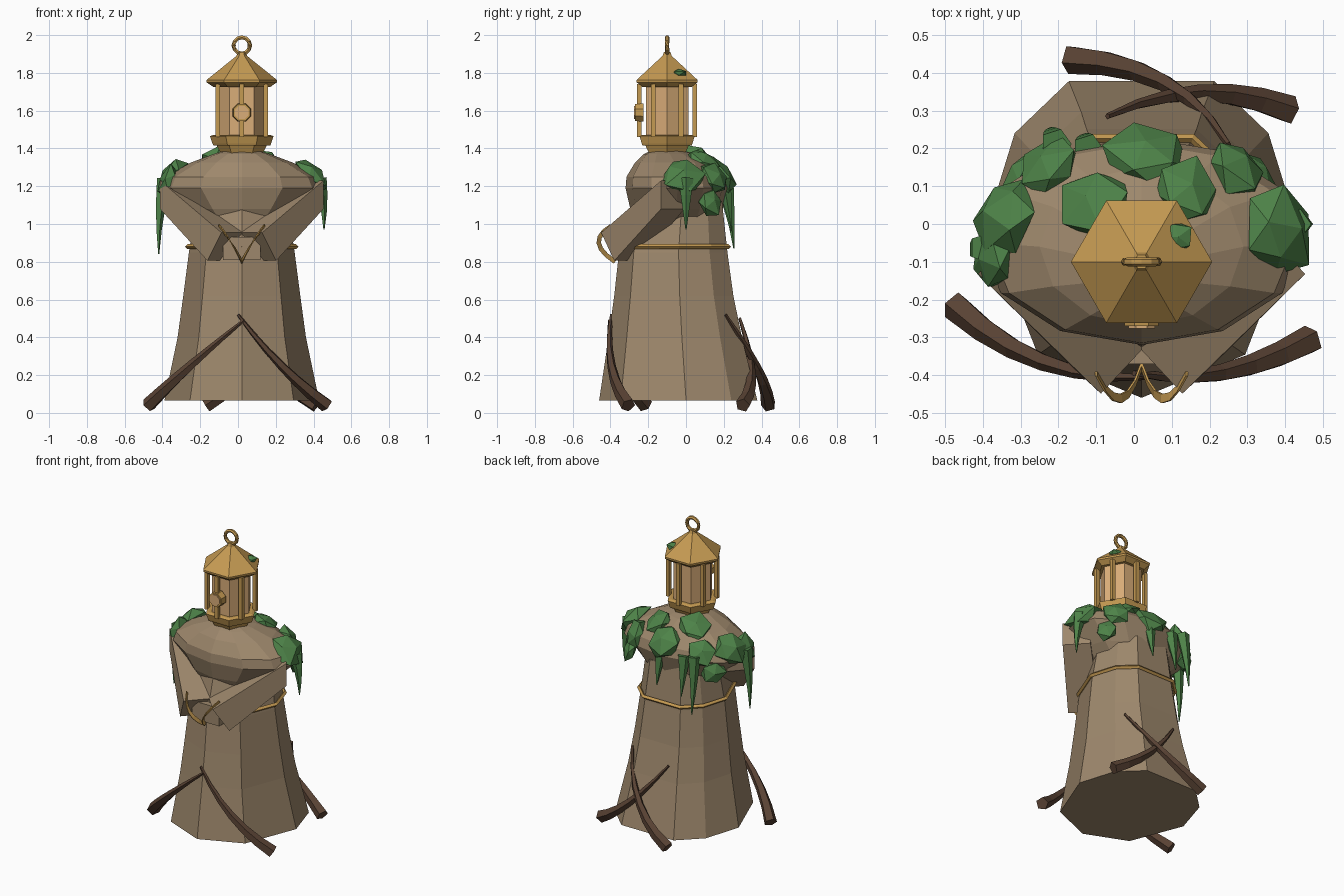
import bpy, bmesh, math, random
from mathutils import Vector, Matrix

random.seed(4)
if "Cube" in bpy.data.objects:
    bpy.data.objects.remove(bpy.data.objects["Cube"])


def material(name, rgb):
    m = bpy.data.materials.new(name)
    m.use_nodes = True
    m.diffuse_color = (*rgb, 1)
    m.node_tree.nodes["Principled BSDF"].inputs["Base Color"].default_value = (*rgb, 1)
    return m


CLOTH = material("tan_cloth", (0.34, 0.245, 0.15))
BRASS = material("brass", (0.56, 0.325, 0.085))
GLASS = material("amber_pane", (0.70, 0.42, 0.19))
LEAF = material("moss_green", (0.075, 0.225, 0.065))
WOOD = material("dark_wood", (0.10, 0.055, 0.034))

CX, HEAD_Y = 0.02, -0.10          # body axis and lantern axis


def finish(bm, name, mat):
    bmesh.ops.recalc_face_normals(bm, faces=bm.faces)
    me = bpy.data.meshes.new(name)
    bm.to_mesh(me)
    bm.free()
    me.materials.append(mat)
    ob = bpy.data.objects.new(name, me)
    bpy.context.collection.objects.link(ob)
    return ob


def loft(name, rings, mat, closed=False):
    """Skin a list of equal-length point rings; cap the ends or close the loop."""
    bm = bmesh.new()
    vs = [[bm.verts.new(p) for p in ring] for ring in rings]
    n = len(vs[0])
    pairs = list(zip(vs, vs[1:])) + ([(vs[-1], vs[0])] if closed else [])
    for a, b in pairs:
        for i in range(n):
            j = (i + 1) % n
            bm.faces.new((a[i], a[j], b[j], b[i]))
    if not closed:
        bm.faces.new(vs[0])
        bm.faces.new(vs[-1])
    return finish(bm, name, mat)


def ellipse(angles, z, rx, ry, cy):
    """Ring of points at the given angles, in degrees from the front."""
    return [Vector((CX + rx * math.sin(math.radians(a)),
                    cy - ry * math.cos(math.radians(a)), z)) for a in angles]


def tube(name, path, radii, sides, mat, closed=False, turn=0.0):
    path = [Vector(p) for p in path]
    rings, last = [], len(path) - 1
    for k, p in enumerate(path):
        if closed:
            t = path[(k + 1) % len(path)] - path[k - 1]
        else:
            t = path[min(k + 1, last)] - path[max(k - 1, 0)]
        t.normalize()
        u = t.cross(Vector((0, 0, 1)) if abs(t.z) < 0.95 else Vector((0, 1, 0))).normalized()
        v = u.cross(t)
        r = radii[0] + (radii[1] - radii[0]) * k / last
        rings.append([p + r * (u * math.cos(a) + v * math.sin(a))
                      for a in (turn + math.tau * i / sides for i in range(sides))])
    return loft(name, rings, mat, closed)


def bend(a, mid, b, steps=6):
    """Smooth arc through three points."""
    a, mid, b = Vector(a), Vector(mid), Vector(b)
    c = 2 * mid - (a + b) / 2
    return [a * (1 - t) ** 2 + c * 2 * t * (1 - t) + b * t * t
            for t in (i / steps for i in range(steps + 1))]


# Robe skirt: ridge at the front, broad flat panel at the back
HEM = (0, 42, 92, 125, 152, -152, -125, -92, -42)
loft("robe", [ellipse(HEM, *r) for r in (
    (0.065, 0.41, 0.445, -0.015), (0.40, 0.34, 0.375, -0.035),
    (0.62, 0.31, 0.335, -0.045), (0.85, 0.28, 0.305, -0.05), (1.12, 0.24, 0.25, -0.03))], CLOTH)

# Cord belt
tube("belt", ellipse(HEM, 0.88, 0.287, 0.31, -0.048), (0.013, 0.013), 4, BRASS, closed=True)

# Shoulder mantle
loft("mantle", [ellipse(range(0, 360, 30), *r) for r in (
    (0.99, 0.20, 0.20, -0.055), (1.08, 0.31, 0.245, -0.05), (1.19, 0.43, 0.275, -0.045),
    (1.25, 0.405, 0.265, -0.05), (1.325, 0.27, 0.21, -0.06), (1.37, 0.15, 0.14, -0.085),
    (1.39, 0.09, 0.08, HEAD_Y))], CLOTH)

# Folded sleeves meeting in front, set upright into the shoulders
UP = Vector((0, 0, 1))
for side, label in ((1, "left"), (-1, "right")):
    a = Vector((CX + side * 0.375, -0.07, 1.155))
    b = Vector((CX + side * 0.08, -0.345, 0.88))
    d = (b - a).normalized()
    u = d.cross(UP).normalized()
    v = u.cross(d)
    loft(label + "_sleeve",
         [[p + u * s * w + rise * t * h for s, t in ((1, 1), (-1, 1), (-1, -1), (1, -1))]
          for p, w, rise, h in ((a, 0.085, UP, 0.075), (b, 0.095, v, 0.09))], CLOTH)
    # Flat curved straps hanging at the cuffs
    strap = bend((CX + side * 0.12, -0.395, 0.99), (CX + side * 0.055, -0.462, 0.90),
                 (CX, -0.375, 0.80))
    rings = []
    for k, p in enumerate(strap):
        t = strap[min(k + 1, 6)] - strap[max(k - 1, 0)]
        n = t.cross(Vector((1, 0, 0))).normalized() * 0.012
        x = Vector((0.003, 0, 0))
        rings.append([p + n + x, p + n - x, p - n - x, p - n + x])
    loft(label + "_cuff_strap", rings, BRASS)

# Joined hands between the cuffs
loft("hands", [[Vector((CX + x, y, z)) for x, y in
                ((-0.1, -0.37), (0.1, -0.37), (0.1, -0.28), (-0.1, -0.28))]
               for z in (0.81, 0.93)], CLOTH)


# Lantern head, six sided with corners to the left and right
def hexes(name, profile, mat):
    return loft(name, [ellipse(range(30, 390, 60), z, r, r, HEAD_Y) for z, r in profile], mat)


hexes("lantern_neck", ((1.355, 0.10), (1.42, 0.135)), BRASS)
hexes("lantern_base", ((1.415, 0.15), (1.425, 0.155), (1.465, 0.168), (1.472, 0.15)), BRASS)
hexes("lantern_pane", ((1.46, 0.130), (1.74, 0.130)), GLASS)
hexes("lantern_roof", ((1.725, 0.15), (1.75, 0.186), (1.762, 0.187), (1.89, 0.028), (1.91, 0.02)),
      BRASS)
# Posts stand in front of the middle of each pane
for i, p in enumerate(ellipse(range(0, 360, 60), 1.46, 0.147, 0.147, HEAD_Y)):
    tube(f"lantern_post_{i + 1}", (p, p + Vector((0, 0, 0.28))), (0.017, 0.017), 4, BRASS,
         turn=math.pi / 4)
tube("latch_rim", ((CX, -0.225, 1.59), (CX, -0.27, 1.59)), (0.052, 0.048), 8, BRASS,
     turn=math.pi / 8)
tube("latch_face", ((CX, -0.265, 1.59), (CX, -0.276, 1.59)), (0.038, 0.038), 8, GLASS,
     turn=math.pi / 8)
loop = [(CX + 0.043 * math.cos(a), HEAD_Y, 1.945 + 0.043 * math.sin(a))
        for a in (math.tau * i / 12 for i in range(12))]
tube("hanging_ring", loop, (0.012, 0.012), 6, BRASS, closed=True)


# Moss clumps lying on the mantle
def clump(name, x, y, z, r):
    normal = Vector(((x - CX) * 0.8, y + 0.06, (z - 1.05) * 0.9)).normalized()
    turn = normal.to_track_quat('Z', 'Y').to_matrix().to_4x4()
    bm = bmesh.new()
    bmesh.ops.create_icosphere(bm, subdivisions=1, radius=r)
    for vert in bm.verts:
        vert.co *= random.uniform(0.85, 1.25)
        vert.co.z *= 0.55
    bm.transform(Matrix.Translation((x, y, z)) @ turn)
    finish(bm, name, LEAF)


for i, c in enumerate((
        (-0.22, 0.15, 1.25, 0.09), (-0.345, 0.02, 1.25, 0.10), (-0.11, 0.055, 1.345, 0.10),
        (0.03, 0.18, 1.27, 0.11), (0.14, 0.085, 1.335, 0.09), (0.27, 0.15, 1.24, 0.09),
        (0.385, -0.02, 1.25, 0.11), (-0.375, -0.09, 1.23, 0.085),
        (0.32, 0.13, 1.12, 0.075), (-0.29, 0.13, 1.12, 0.075))):
    clump(f"moss_clump_{i + 1}", *c)
clump("roof_moss", 0.115, -0.035, 1.80, 0.042)

# Hanging tendrils, thick at the top and pointed below
for i, (x, y, top, low) in enumerate((
        (-0.42, -0.07, 1.24, 0.84), (-0.22, 0.235, 1.24, 0.87), (-0.13, 0.22, 1.22, 0.96),
        (0.05, 0.22, 1.22, 0.99), (0.455, 0.0, 1.24, 0.97))):
    tube(f"tendril_{i + 1}", bend((x * 0.94, y * 0.9, top), (x * 0.99, y, (top + low) / 2),
                                  (x, y * 1.08, low), 3), (0.042, 0.003), 5, LEAF)

# Crossed branches leaning on the hem
for name, a, m, b in (
        ("front_right_branch", (-0.475, -0.215, 0.04), (-0.24, -0.365, 0.26), (0.03, -0.405, 0.49)),
        ("front_left_branch", (0.47, -0.305, 0.04), (0.23, -0.395, 0.25), (0.0, -0.395, 0.52)),
        ("back_right_branch", (-0.17, 0.437, 0.04), (0.08, 0.375, 0.24), (0.25, 0.21, 0.52)),
        ("back_left_branch", (0.415, 0.30, 0.04), (0.17, 0.345, 0.22), (-0.07, 0.285, 0.50))):
    tube(name, bend(a, m, b), (0.04, 0.008), 5, WOOD)
